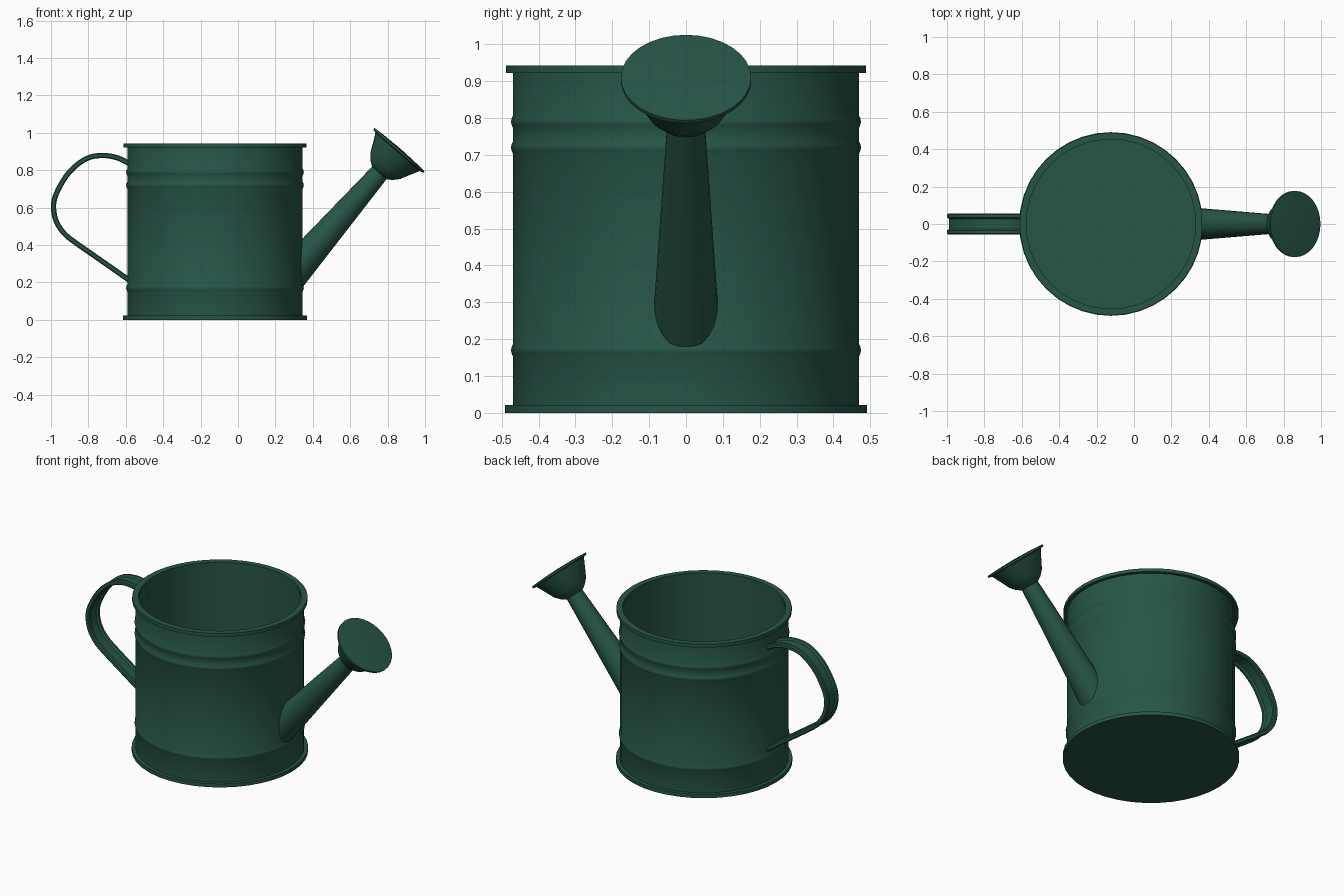
import bpy, bmesh, math
from mathutils import Vector

if "Cube" in bpy.data.objects:
    bpy.data.objects.remove(bpy.data.objects["Cube"])

green = bpy.data.materials.new("dark_green_paint")
green.use_nodes = True
color = (0.02, 0.092, 0.064, 1)
green.diffuse_color = color
green.node_tree.nodes["Principled BSDF"].inputs["Base Color"].default_value = color

BODY_X, BODY_R = -0.123, 0.469
AXIS = Vector((0.655, 0, 0.755)).normalized()
ROSE = Vector((0.86, 0, 0.906))


def loft(name, rings, closed_loop=False, caps=False):
    """Skin a list of equally sized point rings."""
    bm = bmesh.new()
    rows = [[bm.verts.new(p) for p in ring] for ring in rings]
    pairs = list(zip(rows, rows[1:]))
    if closed_loop:
        pairs.append((rows[-1], rows[0]))
    for a, b in pairs:
        for i in range(len(a)):
            j = (i + 1) % len(a)
            bm.faces.new((a[i], a[j], b[j], b[i]))
    if caps:
        bm.faces.new(rows[0])
        bm.faces.new(rows[-1])
    bmesh.ops.remove_doubles(bm, verts=bm.verts, dist=1e-5)
    bmesh.ops.recalc_face_normals(bm, faces=bm.faces)
    mesh = bpy.data.meshes.new(name)
    bm.to_mesh(mesh)
    bm.free()
    mesh.materials.append(green)
    obj = bpy.data.objects.new(name, mesh)
    bpy.context.collection.objects.link(obj)
    bpy.ops.object.select_all(action="DESELECT")
    obj.select_set(True)
    bpy.context.view_layer.objects.active = obj
    bpy.ops.object.shade_smooth_by_angle(angle=math.radians(35))
    return obj


def ring(center, axis, radius, sides):
    """Circle of points around an axis lying in the xz plane."""
    u = Vector((0, 1, 0))
    v = axis.cross(u)
    steps = [2 * math.pi * i / sides for i in range(sides)]
    return [center + radius * (u * math.cos(t) + v * math.sin(t)) for t in steps]


def lathe(name, profile, base, axis, sides, closed=False, caps=False):
    rings = [ring(base + axis * h, axis, r, sides) for r, h in profile]
    return loft(name, rings, closed, caps)


# Can body: outer wall with pressed ribs, then the inner wall and floor
UP = Vector((0, 0, 1))
CAN = Vector((BODY_X, 0, 0))
outer = [(BODY_R, 0.01)]
for z in (0.17, 0.72, 0.79):
    outer += [(BODY_R, z - 0.018), (BODY_R + 0.004, z - 0.009), (BODY_R + 0.006, z),
              (BODY_R + 0.004, z + 0.009), (BODY_R, z + 0.018)]
inner = [(BODY_R, 0.935), (0.456, 0.935), (0.456, 0.02)]
lathe("can_body", outer + inner, CAN, UP, 40, caps=True)

# Rolled rims
lathe("top_rim", [(0.453, 0.922), (0.488, 0.922), (0.488, 0.943), (0.453, 0.943)],
      CAN, UP, 40, closed=True)
lathe("bottom_rim", [(0.491, 0), (0.491, 0.022), (0.46, 0.022)], CAN, UP, 40, caps=True)

# Tapered spout, trimmed to the round wall of the can
tip = ring(ROSE - AXIS * 0.14, AXIS, 0.05, 24)
root = ring(ROSE - AXIS, AXIS, 0.097, 24)
foot = []
for a, b in zip(tip, root):
    lo, hi = 0.0, 1.0
    for _ in range(30):
        mid = (lo + hi) / 2
        p = a.lerp(b, mid)
        if math.hypot(p.x - BODY_X, p.y) > BODY_R - 0.004:
            lo = mid
        else:
            hi = mid
    foot.append(a.lerp(b, lo))
loft("spout", [tip, foot])

# Sprinkler rose: cup, thin flange and slightly domed face
cup = [(0.05, -0.16), (0.078, -0.142), (0.105, -0.112), (0.15, -0.022), (0.157, -0.01),
       (0.177, -0.006), (0.177, 0.005), (0.12, 0.009), (0.06, 0.011), (0.02, 0.012)]
lathe("sprinkler_rose", cup, ROSE, AXIS, 32, caps=True)

# Handle: channelled strap swept along a smooth path
outline = [(-0.58, 0.835), (-0.644, 0.866), (-0.725, 0.879), (-0.813, 0.861), (-0.901, 0.791),
           (-0.963, 0.693), (-0.986, 0.617), (-0.974, 0.533), (-0.93, 0.463),
           (-0.866, 0.411), (-0.724, 0.312), (-0.58, 0.211)]
pts = [Vector((x, 0, z)) for x, z in outline]
pts = [2 * pts[0] - pts[1]] + pts + [2 * pts[-1] - pts[-2]]
path = []
for p0, p1, p2, p3 in zip(pts, pts[1:], pts[2:], pts[3:]):
    for k in range(4):
        t = k / 4
        path.append(0.5 * (2 * p1 + (p2 - p0) * t + (2 * p0 - 5 * p1 + 4 * p2 - p3) * t ** 2
                           + (3 * p1 - p0 - 3 * p2 + p3) * t ** 3))
path.append(pts[-2])
half = [(0.028, 0.004), (0.036, 0.014), (0.05, 0.014), (0.056, 0.008)]
right = half + [(y, -d) for y, d in reversed(half)]
section = right + [(-y, -d) for y, d in right]
sweep = []
for i, p in enumerate(path):
    tangent = (path[min(i + 1, len(path) - 1)] - path[max(i - 1, 0)]).normalized()
    normal = tangent.cross(Vector((0, 1, 0)))
    sweep.append([p + Vector((0, y, 0)) + normal * d for y, d in section])
loft("handle", sweep, caps=True)
